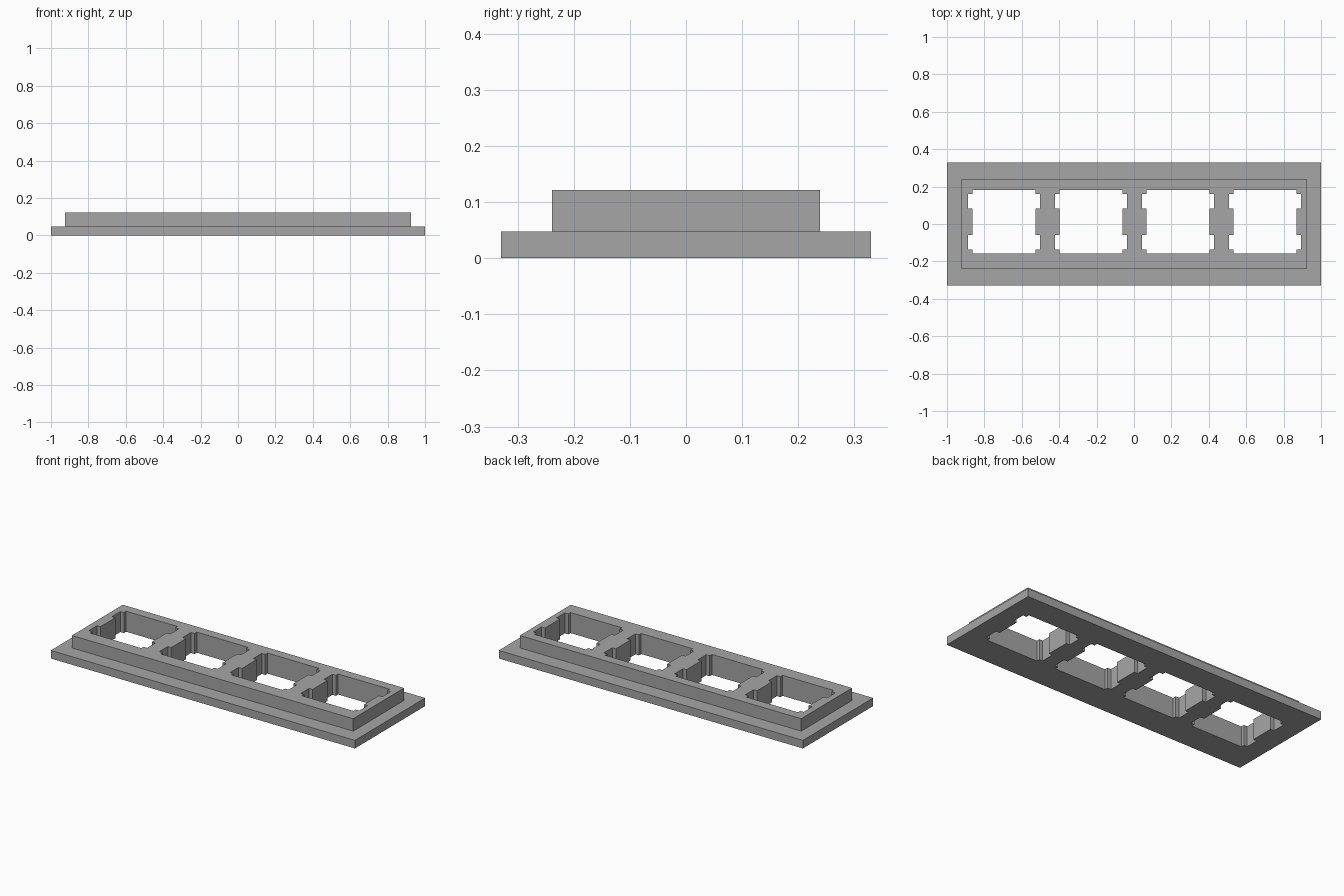
import bpy
import bmesh

if "Cube" in bpy.data.objects:
    bpy.data.objects.remove(bpy.data.objects["Cube"])

BASE_TOP, RIM_TOP = 0.048, 0.122
HOLE_PITCH, HOLE_SHIFT = 0.465, 0.003

grey = bpy.data.materials.new("mid grey")
grey.diffuse_color = (0.38, 0.38, 0.38, 1)
grey.use_nodes = True
grey.node_tree.nodes["Principled BSDF"].inputs["Base Color"].default_value = grey.diffuse_color


def make_object(name, bm):
    bmesh.ops.recalc_face_normals(bm, faces=bm.faces)
    mesh = bpy.data.meshes.new(name)
    bm.to_mesh(mesh)
    bm.free()
    mesh.materials.append(grey)
    obj = bpy.data.objects.new(name, mesh)
    bpy.context.collection.objects.link(obj)
    return obj


# Stepped frame body: rectangular rings bridged from bottom to top
bm = bmesh.new()
rings = []
for hx, hy, z in [(1.0, 0.33, 0), (1.0, 0.33, BASE_TOP),
                  (0.925, 0.239, BASE_TOP), (0.925, 0.239, RIM_TOP)]:
    rings.append([bm.verts.new((sx * hx, sy * hy, z))
                  for sx, sy in [(-1, -1), (1, -1), (1, 1), (-1, 1)]])
for low, high in zip(rings, rings[1:]):
    for i in range(4):
        j = (i + 1) % 4
        bm.faces.new((low[i], low[j], high[j], high[i]))
bm.faces.new(rings[0][::-1])
bm.faces.new(rings[-1])
frame = make_object("frame", bm)

# Opening outline: right half with two side notches, mirrored to the left
IN, OUT = 0.169, 0.192
right = [(IN, -0.157), (IN, -0.136), (OUT, -0.136), (OUT, -0.058), (IN, -0.058),
         (IN, 0.082), (OUT, 0.082), (OUT, 0.161), (IN, 0.161), (IN, 0.182)]
outline = right + [(-x, y) for x, y in reversed(right)]

# Four identical opening cutters in a row
bm = bmesh.new()
for k in range(4):
    cx = (k - 1.5) * HOLE_PITCH + HOLE_SHIFT
    face = bm.faces.new([bm.verts.new((cx + x, y, -0.1)) for x, y in outline])
    ext = bmesh.ops.extrude_face_region(bm, geom=[face], use_keep_orig=True)
    top = [v for v in ext["geom"] if isinstance(v, bmesh.types.BMVert)]
    bmesh.ops.translate(bm, verts=top, vec=(0, 0, 0.4))
cutter = make_object("opening_cutter", bm)
cutter.hide_render = True

# Cut the openings through the frame, then discard the cutter
cut = frame.modifiers.new("openings", 'BOOLEAN')
cut.operation = 'DIFFERENCE'
cut.solver = 'EXACT'
cut.object = cutter
bpy.context.view_layer.objects.active = frame
bpy.ops.object.modifier_apply(modifier=cut.name)
bpy.data.objects.remove(cutter)
